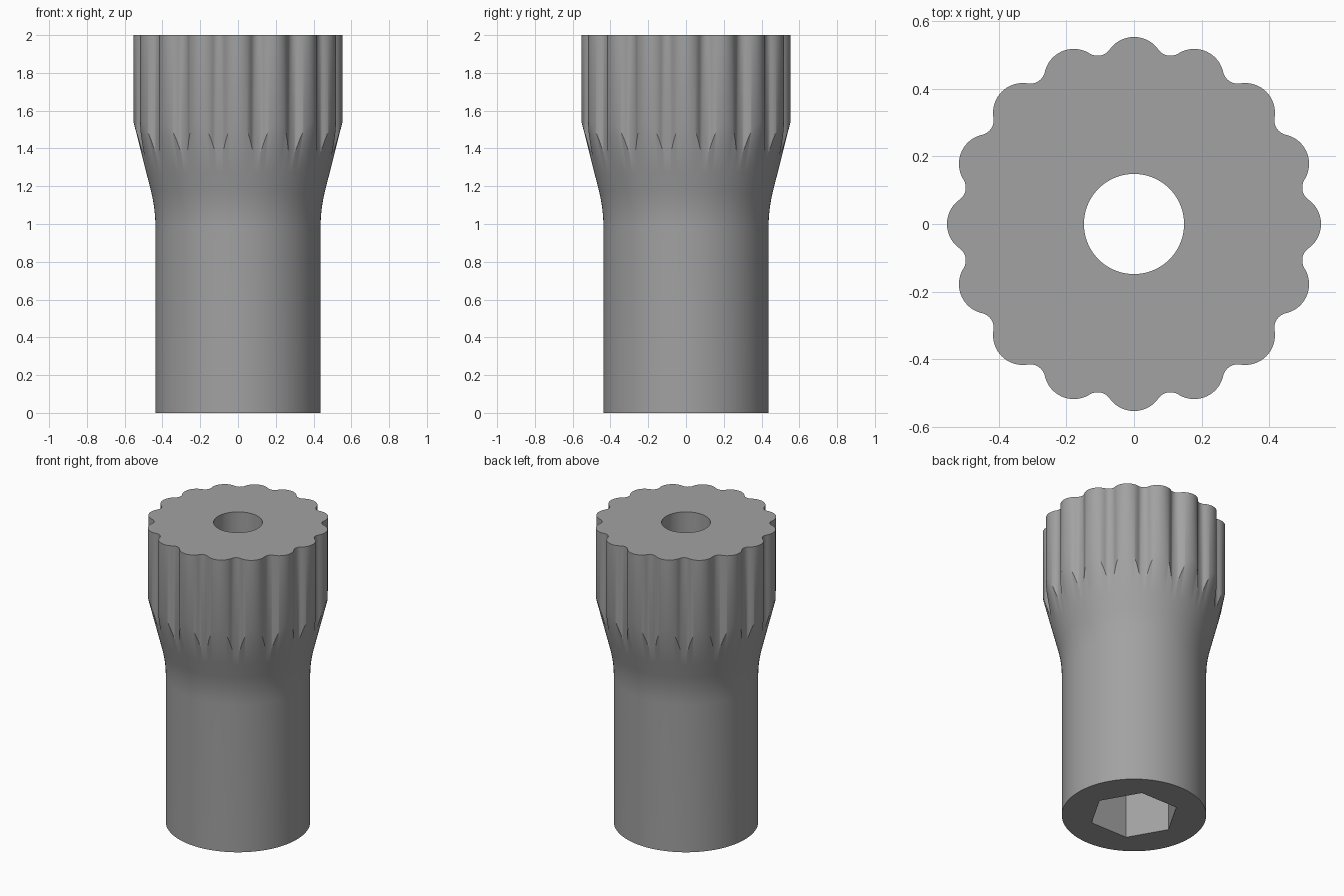
import bpy, bmesh, math

if "Cube" in bpy.data.objects:
    bpy.data.objects.remove(bpy.data.objects["Cube"])

LOBES = 16
COLS = LOBES * 36                      # columns around the axis (also divisible by 6)
LOBE_C, LOBE_R = 0.465, 0.088          # lobe circle centre distance and radius
VALLEY = 0.508                         # radius at the bottom of a flute
BODY_R, NECK_Z, FLARE_Z = 0.437, 0.98, 1.18
CREST_R, CREST_Z, TOP = 0.553, 1.54, 2.0
BORE_R, HEX_R, HEX_DEPTH = 0.148, 0.272, 1.0

# Concave fillet circle that joins two neighbouring lobes
half = math.pi / LOBES
px, py = LOBE_C * math.cos(half), LOBE_C * math.sin(half)
k = VALLEY - px
FILLET_R = (k * k + py * py - LOBE_R ** 2) / (2 * (LOBE_R - k))
FILLET_C = VALLEY + FILLET_R
t = LOBE_R / (LOBE_R + FILLET_R)
tangent = half - math.atan2(py * (1 - t), px + (FILLET_C - px) * t)


def lobe_radius(a):
    """Radius of the fluted grip outline at angle a."""
    a = abs((a + half) % (2 * half) - half)
    if a <= tangent:
        return LOBE_C * math.cos(a) + math.sqrt(LOBE_R ** 2 - (LOBE_C * math.sin(a)) ** 2)
    b = half - a
    return FILLET_C * math.cos(b) - math.sqrt(max(0, FILLET_R ** 2 - (FILLET_C * math.sin(b)) ** 2))


def hex_radius(a):
    """Radius of a hexagon with a corner on the x axis."""
    b = a % (math.pi / 3) - math.pi / 6
    return HEX_R * math.cos(math.pi / 6) / math.cos(b)


# Flare: arc from the straight body into a cone
slope = math.atan(0.2545)
arc_r = (FLARE_Z - NECK_Z) / math.sin(slope)
flare_end = BODY_R + arc_r * (1 - math.cos(slope))
cone = (CREST_R - flare_end) / (CREST_Z - FLARE_Z)


def flute_start(a):
    """Height where the cone meets the fluted outline."""
    return FLARE_Z + (lobe_radius(a) - flare_end) / cone


# Rings as (radius, height) functions of angle, from the outer foot round to the socket mouth
def fixed(r, z):
    return lambda a: (r, z)


rings = [fixed(BODY_R, 0)]
for i in range(9):
    s = slope * i / 8
    rings.append(fixed(BODY_R + arc_r * (1 - math.cos(s)), NECK_Z + arc_r * math.sin(s)))
rings += [
    fixed(flare_end + cone * 0.09, FLARE_Z + 0.09),
    lambda a: (lobe_radius(a), flute_start(a)),
    lambda a: (lobe_radius(a), TOP),
    fixed(BORE_R, TOP),
    fixed(BORE_R, HEX_DEPTH),
    lambda a: (hex_radius(a), HEX_DEPTH),
    lambda a: (hex_radius(a), 0),
]

bm = bmesh.new()
grid = []
for ring in rings:
    row = []
    for i in range(COLS):
        a = 2 * math.pi * i / COLS
        r, z = ring(a)
        row.append(bm.verts.new((r * math.cos(a), r * math.sin(a), z)))
    grid.append(row)
for j, row in enumerate(grid):
    nxt = grid[(j + 1) % len(grid)]
    for i in range(COLS):
        n = (i + 1) % COLS
        bm.faces.new((row[i], row[n], nxt[n], nxt[i]))
bmesh.ops.recalc_face_normals(bm, faces=bm.faces)

mesh = bpy.data.meshes.new("fluted_socket_knob")
bm.to_mesh(mesh)
bm.free()
knob = bpy.data.objects.new("fluted_socket_knob", mesh)
bpy.context.collection.objects.link(knob)

grey = bpy.data.materials.new("mid grey")
grey.diffuse_color = (0.36, 0.36, 0.36, 1)
grey.use_nodes = True
grey.node_tree.nodes["Principled BSDF"].inputs["Base Color"].default_value = grey.diffuse_color
mesh.materials.append(grey)

bpy.context.view_layer.objects.active = knob
knob.select_set(True)
bpy.ops.object.shade_smooth_by_angle(angle=math.radians(30))
